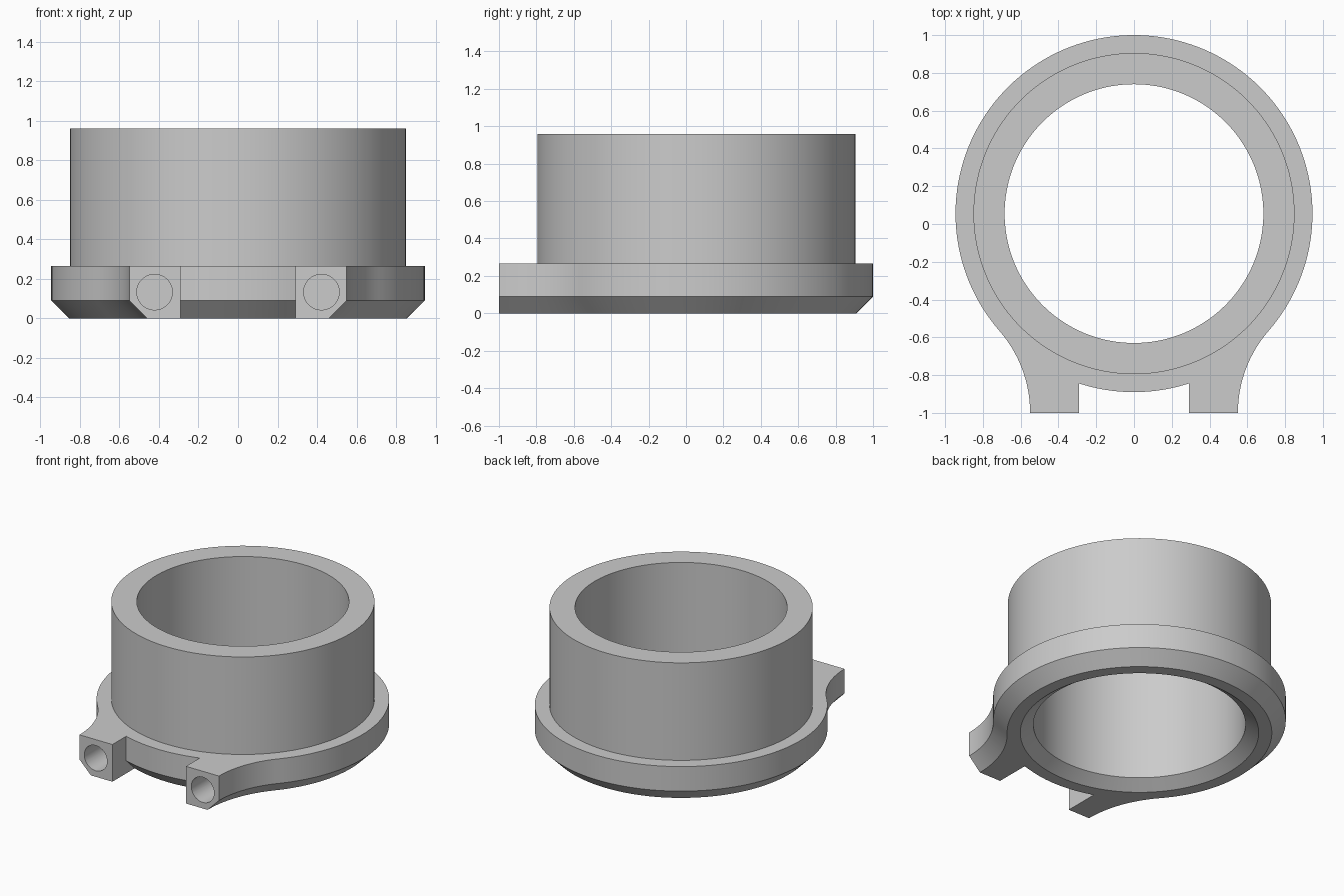
import bpy, bmesh
from math import sin, cos, asin, atan2, pi, radians

cube = bpy.data.objects.get("Cube")
if cube:
    bpy.data.objects.remove(cube, do_unlink=True)

CY = 0.055            # ring centre in y
RING, SLEEVE, BORE = 0.945, 0.85, 0.685
FLANGE_TOP, TOP = 0.265, 0.96
CHAMFER = 0.09
LUG_IN, LUG_OUT, FRONT = 0.29, 0.55, -1.0

grey = bpy.data.materials.new("plain grey")
grey.use_nodes = True
grey.diffuse_color = (0.6, 0.6, 0.6, 1)
grey.node_tree.nodes["Principled BSDF"].inputs["Base Color"].default_value = (0.6, 0.6, 0.6, 1)


def loft(name, rows):
    """Closed solid through rows of equally many points, capped at both ends."""
    bm = bmesh.new()
    rings = [[bm.verts.new(p) for p in row] for row in rows]
    n = len(rings[0])
    for a, b in zip(rings, rings[1:]):
        for i in range(n):
            j = (i + 1) % n
            bm.faces.new((a[i], a[j], b[j], b[i]))
    bm.faces.new(rings[0][::-1])
    bm.faces.new(rings[-1])
    bmesh.ops.recalc_face_normals(bm, faces=bm.faces)
    mesh = bpy.data.meshes.new(name)
    bm.to_mesh(mesh)
    bm.free()
    mesh.materials.append(grey)
    obj = bpy.data.objects.new(name, mesh)
    bpy.context.collection.objects.link(obj)
    return obj


def circle(r, z, n=144):
    return [(r * cos(2 * pi * i / n), CY + r * sin(2 * pi * i / n), z) for i in range(n)]


def arc(cx, cy, r, start, end, n):
    return [(cx + r * cos(start + (end - start) * i / n),
             cy + r * sin(start + (end - start) * i / n)) for i in range(n + 1)]


def outline(inset, z):
    """Ring with two front lugs blended in by tangent fillets."""
    drop = CY - FRONT
    fillet = (LUG_OUT ** 2 + drop ** 2 - RING ** 2) / (2 * (RING - LUG_OUT))
    fx = LUG_OUT + fillet
    tangent = atan2(drop, fx)
    r = RING - inset
    half = arc(0, CY, r, -pi / 2, -pi / 2 + asin(LUG_IN / r), 12)
    half.append((LUG_IN, FRONT))
    half += arc(fx, FRONT, fillet + inset, pi, pi - tangent, 16)
    half += arc(0, CY, r, -tangent, pi / 2, 56)[1:]
    mirrored = [(-x, y) for x, y in half[-2:0:-1]]
    return [(x, y, z) for x, y in half + mirrored]


# Flange with chamfered underside and lugs
body = loft("flanged_collar", [outline(CHAMFER, 0), outline(0, CHAMFER), outline(0, FLANGE_TOP)])

# Sleeve, countersunk bore and blind screw holes
sleeve = loft("sleeve", [circle(SLEEVE, 0.15), circle(SLEEVE, TOP)])
bore = loft("bore_cutter", [circle(BORE + 0.17, -0.06), circle(BORE, 0.06), circle(BORE, TOP + 0.2)])
tools = [(sleeve, 'UNION'), (bore, 'DIFFERENCE')]
for side in (-1, 1):
    rows = [[(side * 0.422 + 0.09 * cos(2 * pi * i / 40), y, 0.133 + 0.09 * sin(2 * pi * i / 40))
             for i in range(40)] for y in (FRONT - 0.1, FRONT + 0.3)]
    tools.append((loft("screw_hole_cutter", rows), 'DIFFERENCE'))

bpy.ops.object.select_all(action='DESELECT')
body.select_set(True)
bpy.context.view_layer.objects.active = body
for tool, operation in tools:
    mod = body.modifiers.new(tool.name, 'BOOLEAN')
    mod.object, mod.operation, mod.solver = tool, operation, 'EXACT'
    tool.hide_render = True
    bpy.ops.object.modifier_apply(modifier=mod.name)
    bpy.data.objects.remove(tool, do_unlink=True)

bpy.ops.object.shade_smooth_by_angle(angle=radians(30))
